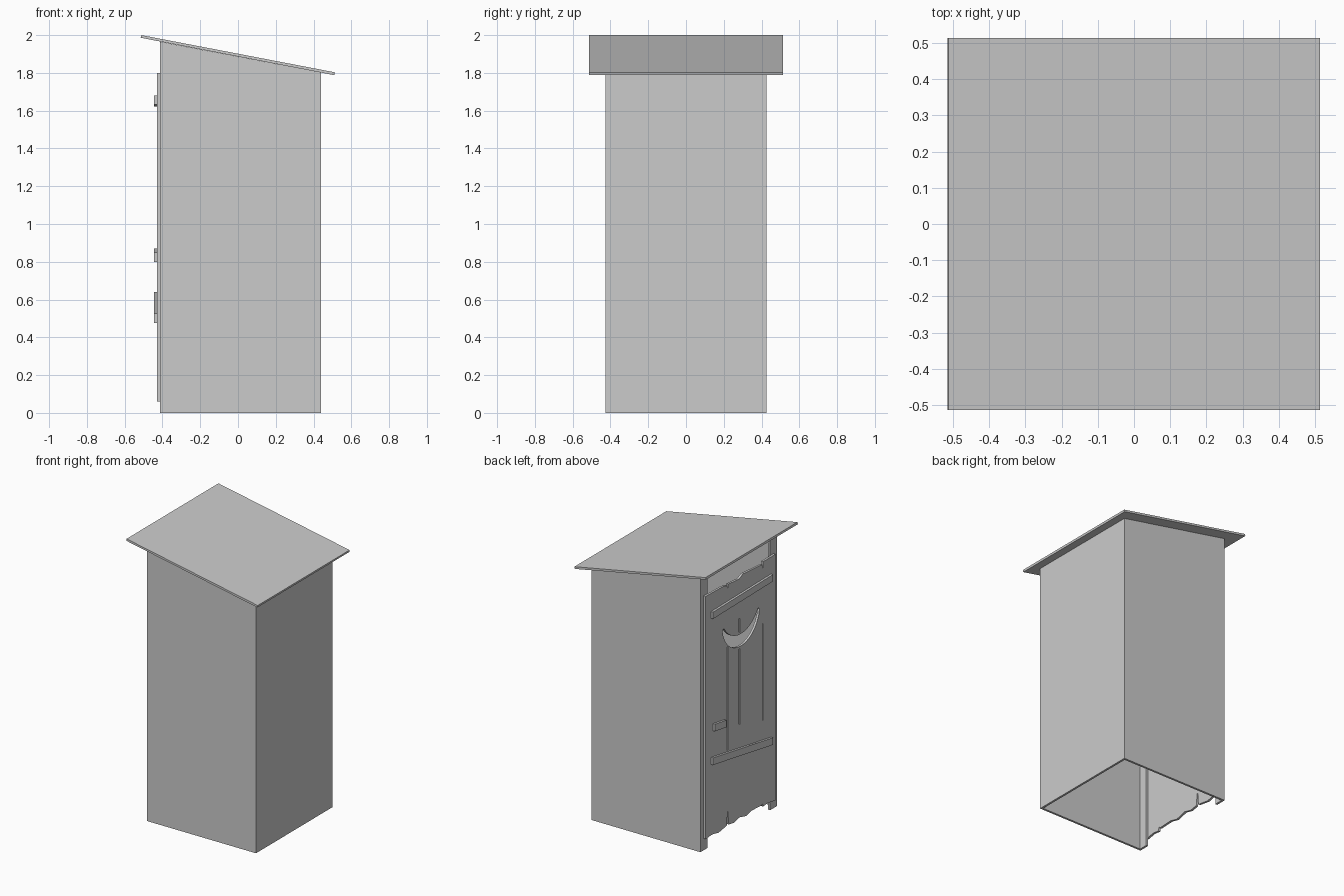
import bpy, math
from mathutils import Matrix

if "Cube" in bpy.data.objects:
    bpy.data.objects.remove(bpy.data.objects["Cube"])

# local (X, Y, Z) -> world for profiles drawn in the x-z or y-z plane
XZ = Matrix(((1, 0, 0), (0, 0, -1), (0, 1, 0))).to_4x4()
YZ = Matrix(((0, 0, 1), (1, 0, 0), (0, 1, 0))).to_4x4()


def prism(name, loops, lo, hi, plane):
    """Fill outline (first loop) with holes (others), extrude from lo to hi."""
    cu = bpy.data.curves.new(name, 'CURVE')
    cu.dimensions, cu.fill_mode = '2D', 'BOTH'
    cu.extrude = (hi - lo) / 2
    for pts in loops:
        sp = cu.splines.new('POLY')
        sp.points.add(len(pts) - 1)
        for p, (a, b) in zip(sp.points, pts):
            p.co = (a, b, 0, 1)
        sp.use_cyclic_u = True
    tmp = bpy.data.objects.new(name + "_outline", cu)
    bpy.context.collection.objects.link(tmp)
    me = bpy.data.meshes.new_from_object(tmp.evaluated_get(bpy.context.evaluated_depsgraph_get()))
    bpy.data.objects.remove(tmp)
    mid = (lo + hi) / 2
    shift = (0, mid, 0) if plane is XZ else (mid, 0, 0)
    me.transform(Matrix.Translation(shift) @ plane)
    me.polygons.foreach_set("use_smooth", [False] * len(me.polygons))
    me.name = name
    ob = bpy.data.objects.new(name, me)
    bpy.context.collection.objects.link(ob)
    return ob


def under(x):
    """Height of the roof underside."""
    return 1.985 - 0.192 * (x + 0.515)


def upright(name, x0, x1, y0, y1):
    prism(name, [[(x0, 0), (x1, 0), (x1, under(x1)), (x0, under(x0))]], y0, y1, XZ)


# Walls (open floor) and the two door posts
T, W, XF, XB = 0.015, 0.427, -0.412, 0.44
for s, side in ((1, "left"), (-1, "right")):
    upright(side + "_wall", XF, XB, *sorted((s * W, s * (W - T))))
    upright(side + "_door_post", XF, XF + T, *sorted((s * (W - T), s * 0.35)))
upright("rear_wall", XB - T, XB, -W + T, W - T)

# Sloping roof
prism("roof", [[(-0.515, 1.986), (0.51, 1.788), (0.513, 1.803), (-0.512, 2.0)]], -0.513, 0.513, XZ)

# Door with ragged plank ends, crescent window and cracks
outline = [(0.395, 0.085), (0.395, 1.80), (0.20, 1.795), (0.155, 1.785), (0.15, 1.755),
           (0.143, 1.79), (0.08, 1.785), (0.02, 1.78), (-0.02, 1.80), (-0.15, 1.79),
           (-0.236, 1.785), (-0.242, 1.75), (-0.248, 1.80), (-0.385, 1.80),
           (-0.385, 0.06), (-0.30, 0.075), (-0.246, 0.07), (-0.24, 0.10), (-0.234, 0.085),
           (-0.12, 0.09), (-0.06, 0.075), (0.02, 0.095), (0.08, 0.08), (0.136, 0.09),
           (0.15, 0.20), (0.158, 0.09), (0.25, 0.075), (0.32, 0.09)]


def arc(r, cz, n=14):
    a = math.asin(min(1, 0.207 / r))
    return [(r * math.sin(a * (2 * i / n - 1)), cz - r * math.cos(a * (2 * i / n - 1)))
            for i in range(n + 1)]


crescent = arc(0.2085, 1.508) + arc(0.22, 1.605)[-2:0:-1]


def crack(y, z0, z1, w=0.004):
    return [(y - w, z0), (y + w, z0), (y + w, z1), (y - w, z1)]


cracks = [crack(0.151, 0.62, 1.35), crack(0.016, 0.75, 1.285),
          crack(0.016, 1.40, 1.50), crack(-0.242, 0.68, 1.365)]
prism("door", [outline, crescent] + cracks, -0.43, -0.414, YZ)


# Battens and handle nailed onto the door
def batten(name, ya, za, yb, zb, h):
    prism(name, [[(ya, za), (yb, zb), (yb, zb + h), (ya, za + h)]], -0.446, -0.43, YZ)


batten("upper_batten", 0.335, 1.622, -0.335, 1.632, 0.048)
batten("lower_batten", 0.335, 0.59, -0.335, 0.477, 0.05)
batten("door_handle", 0.315, 0.82, 0.185, 0.80, 0.05)
